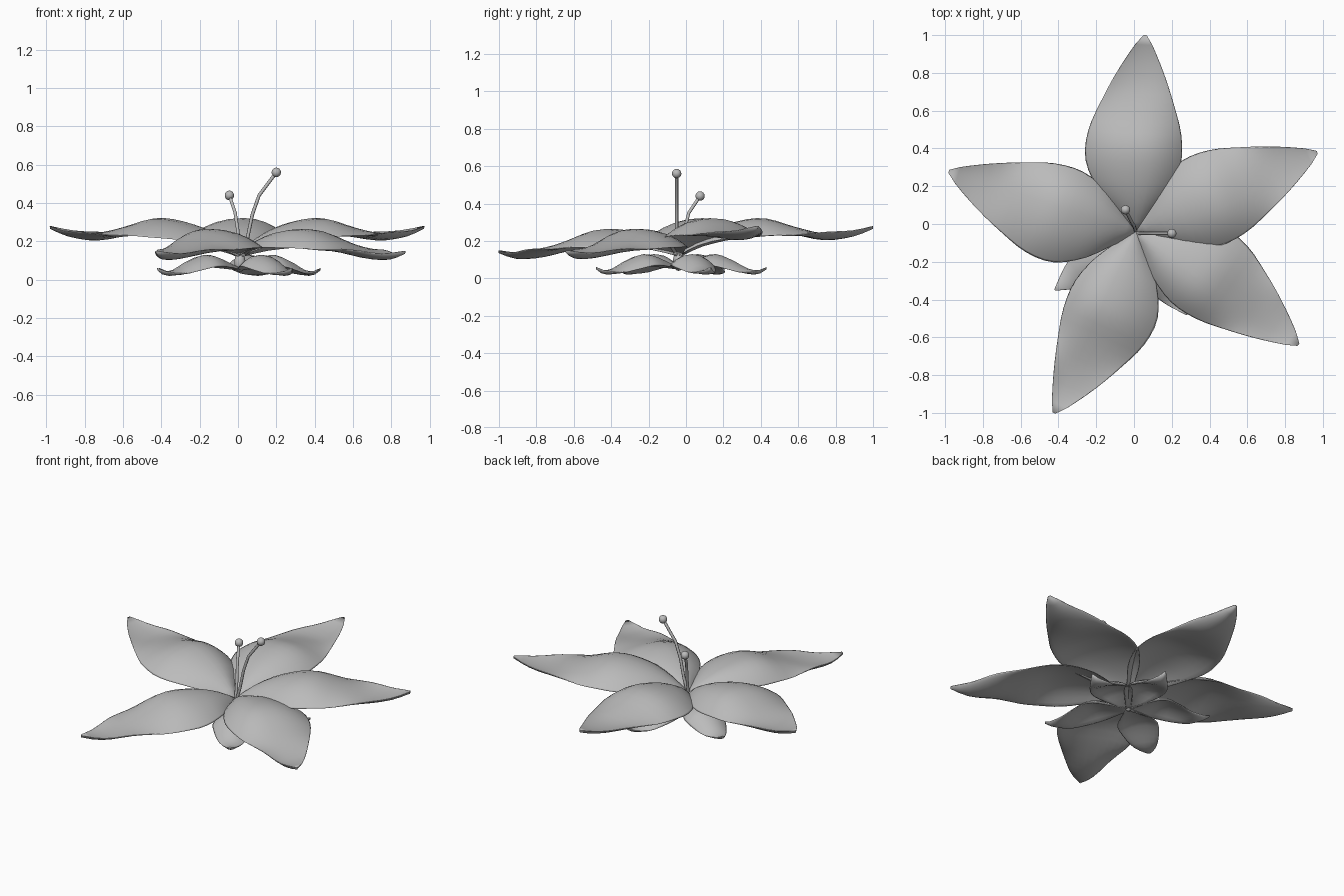
import bpy, bmesh, math
from mathutils import Vector

if "Cube" in bpy.data.objects:
    bpy.data.objects.remove(bpy.data.objects["Cube"])

grey = bpy.data.materials.new("soft_grey")
grey.diffuse_color = (0.5, 0.5, 0.5, 1)
grey.use_nodes = True
grey.node_tree.nodes["Principled BSDF"].inputs["Base Color"].default_value = grey.diffuse_color
CENTRE = Vector((0.01, -0.04))


def curve_at(points, t):
    """Smooth (Catmull-Rom style) value of a (t, value) profile."""
    n = len(points)
    for i in range(n - 1):
        (a, va), (b, vb) = points[i], points[i + 1]
        if t <= b:
            break
    p, q = points[max(i - 1, 0)], points[min(i + 2, n - 1)]
    ma = (vb - p[1]) / (b - p[0]) * (b - a)
    mb = (q[1] - va) / (q[0] - a) * (b - a)
    s = (t - a) / (b - a)
    return ((2*s**3 - 3*s**2 + 1) * va + (s**3 - 2*s**2 + s) * ma
            + (3*s**2 - 2*s**3) * vb + (s**3 - s**2) * mb)


def finish(obj, mesh):
    mesh.materials.append(grey)
    for poly in mesh.polygons:
        poly.use_smooth = True
    bpy.context.collection.objects.link(obj)


def leaf(name, tip, left, right, width, rib, drop, thick, rows=20, cols=12):
    """Closed lens-shaped blade from the flower centre to the tip;
    left/right scale its halves, rim drop is negative where it is cupped."""
    axis = Vector(tip) - CENTRE
    side = Vector((-axis.y, axis.x)).normalized()
    bm = bmesh.new()
    rings = []
    for i in range(rows + 1):
        t = i / rows
        w, z, d = curve_at(width, t), curve_at(rib, t), curve_at(drop, t)
        body = thick * math.sin(math.pi * (0.06 + 0.88 * t)) ** 0.6
        top, under = [], []
        for j in range(cols + 1):
            u = math.sin((2 * j / cols - 1) * math.pi / 2)
            p = CENTRE + axis * t + side * (u * w * (left if u > 0 else right))
            h = z - d * abs(u) ** 2.2
            top.append(bm.verts.new((p.x, p.y, h)))
            if 0 < j < cols:
                under.append(bm.verts.new((p.x, p.y, h - body * (1 - u * u) ** 0.7)))
        rings.append(top + under[::-1])
    n = len(rings[0])
    for a, b in zip(rings, rings[1:]):
        for j in range(n):
            k = (j + 1) % n
            bm.faces.new((a[j], b[j], b[k], a[k]))
    bm.faces.new(rings[0])
    bm.faces.new(rings[-1])
    bmesh.ops.recalc_face_normals(bm, faces=bm.faces)
    mesh = bpy.data.meshes.new(name)
    bm.to_mesh(mesh)
    bm.free()
    finish(bpy.data.objects.new(name, mesh), mesh)


# Large petals: half width, midrib height and rim drop along the length
P_WIDTH = [(0, .02), (.1, .1), (.2, .18), (.35, .245), (.5, .24), (.66, .185),
           (.81, .12), (.95, .045), (1, .008)]
HIGH_RIB = [(0, .14), (.1, .22), (.25, .29), (.43, .322), (.6, .275), (.75, .24), (.9, .25), (1, .28)]
LOW_RIB = [(0, .14), (.1, .2), (.25, .25), (.43, .262), (.6, .2), (.75, .15), (.9, .13), (1, .15)]
P_DROP = [(0, .02), (.15, .06), (.4, .1), (.57, .055), (.75, -.008), (.88, -.008), (1, .0)]
petals = [
    ("back", (.06, 1.0), 1.16, .9, HIGH_RIB),
    ("right", (.97, .38), 1.0, 1.0, HIGH_RIB),
    ("front_right", (.87, -.64), 1.15, .82, LOW_RIB),
    ("front_left", (-.425, -1.0), 1.2, .76, LOW_RIB),
    ("left", (-.98, .28), 1.18, .88, HIGH_RIB),
]
for name, tip, left, right, rib in petals:
    leaf("petal_" + name, tip, left, right, P_WIDTH, rib, P_DROP, .042)

# Small sepals underneath
S_WIDTH = [(0, .015), (.15, .06), (.4, .12), (.6, .105), (.8, .065), (.95, .02), (1, .004)]
S_RIB = [(0, .06), (.15, .09), (.4, .13), (.6, .1), (.8, .05), (.92, .045), (1, .06)]
S_DROP = [(0, .01), (.15, .03), (.4, .06), (.65, .045), (.85, .01), (1, 0)]
for k, tip in enumerate([(-.42, -.35), (.28, -.48), (.43, .13), (.12, .43), (-.41, .2)]):
    leaf(f"sepal_{k + 1}", tip, 1, 1, S_WIDTH, S_RIB, S_DROP, .035, 14, 8)


def ball(name, pos, scale):
    mesh = bpy.data.meshes.new(name)
    bm = bmesh.new()
    bmesh.ops.create_uvsphere(bm, u_segments=14, v_segments=9, radius=1)
    bmesh.ops.scale(bm, vec=scale, verts=bm.verts)
    bmesh.ops.translate(bm, vec=pos, verts=bm.verts)
    bm.to_mesh(mesh)
    bm.free()
    finish(bpy.data.objects.new(name, mesh), mesh)


# Receptacle joining petals and sepals
ball("receptacle", (CENTRE.x, CENTRE.y, .09), (.03, .03, .05))

# Stamens: bent thin filaments with round anthers
paths = {
    "tall": [(.02, -.05, .12), (.05, -.05, .22), (.075, -.05, .34), (.11, -.05, .44), (.2, -.05, .56)],
    "short": [(.01, -.04, .12), (.0, -.01, .25), (-.015, .015, .35), (-.045, .075, .44)],
}
for name, pts in paths.items():
    curve = bpy.data.curves.new("filament_" + name, 'CURVE')
    curve.dimensions = '3D'
    curve.bevel_depth = .009
    curve.bevel_resolution = 2
    spline = curve.splines.new('POLY')
    spline.points.add(len(pts) - 1)
    for sp, co in zip(spline.points, pts):
        sp.co = (*co, 1)
    spline.use_smooth = True
    curve.materials.append(grey)
    bpy.context.collection.objects.link(bpy.data.objects.new("filament_" + name, curve))
    ball("anther_" + name, pts[-1], (.025, .025, .025))
